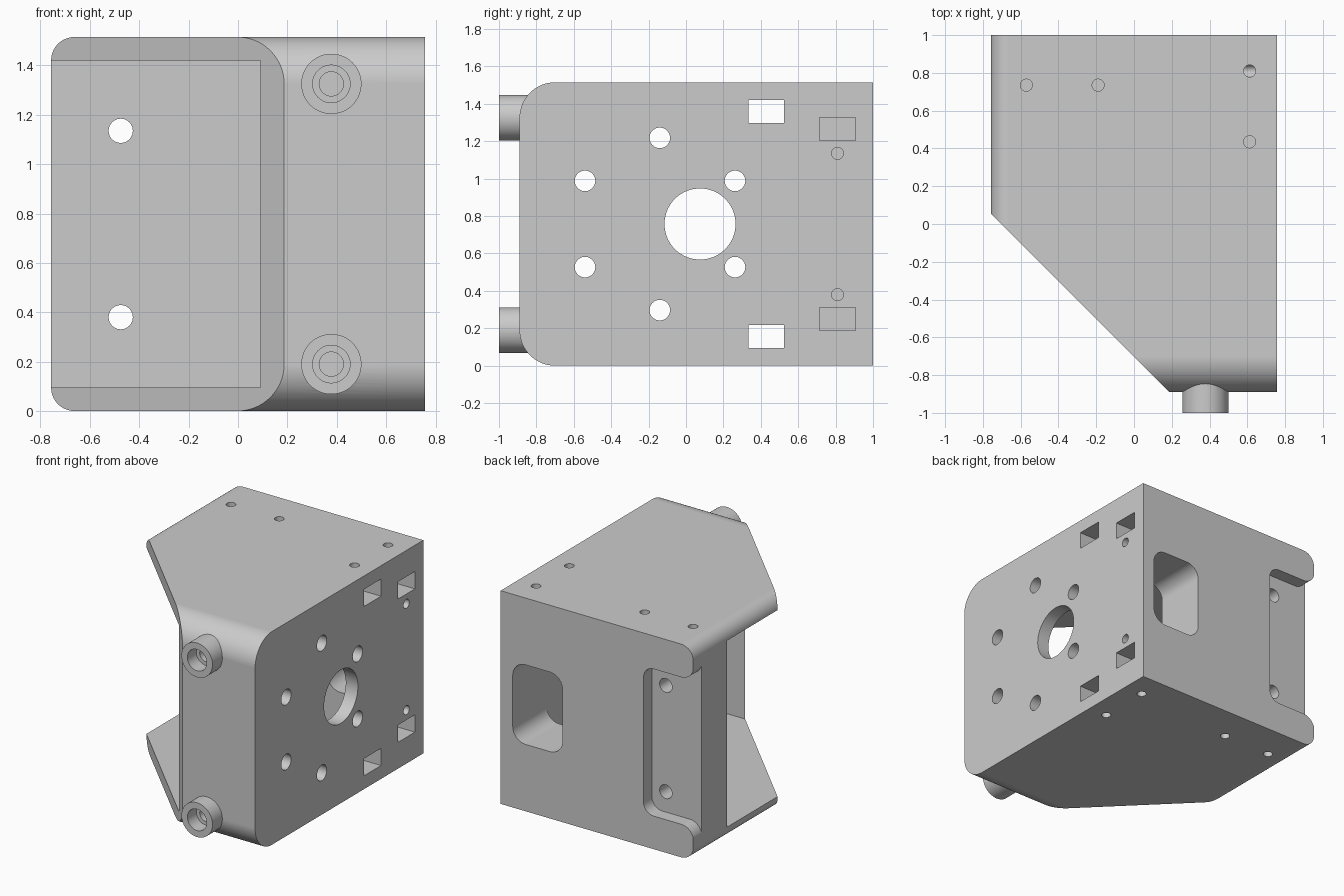
import bpy, bmesh, math
from mathutils import Vector

cube = bpy.data.objects.get("Cube")
if cube:
    bpy.data.objects.remove(cube, do_unlink=True)

W, H, FRONT, BACK, T = 0.757, 1.515, -0.89, 1.0, 0.095
MID = H / 2
INNER = 0.62            # inner face of the thick rear wall
FAR = 1.2               # overshoot for cutters


def rounded(corners, steps=10):
    """Outline from (u, v, radius) corners, each rounded by an arc."""
    out = []
    for i, (u, v, r) in enumerate(corners):
        p = Vector((u, v))
        if r == 0:
            out.append(p)
            continue
        a = (Vector(corners[i - 1][:2]) - p).normalized()
        b = (Vector(corners[(i + 1) % len(corners)][:2]) - p).normalized()
        half = a.angle(b) / 2
        centre = p + (a + b).normalized() * (r / math.sin(half))
        start = p + a * (r / math.tan(half)) - centre
        end = p + b * (r / math.tan(half)) - centre
        sweep = start.angle(end)
        for k in range(steps + 1):
            t = k / steps
            out.append(centre + (start * math.sin((1 - t) * sweep)
                                 + end * math.sin(t * sweep)) / math.sin(sweep))
    return out


def rect(u0, u1, v0, v1, r=0):
    return rounded([(u0, v0, r), (u1, v0, r), (u1, v1, r), (u0, v1, r)])


def circle(u, v, r, n=40):
    return [(u + r * math.cos(2 * math.pi * k / n),
             v + r * math.sin(2 * math.pi * k / n)) for k in range(n)]


def prism(name, outline, axis, lo, hi):
    """Extrude an outline along x, y or z (axis 0, 1, 2)."""
    bm = bmesh.new()

    def place(p, depth):
        co = [p[0], p[1]]
        co.insert(axis, depth)
        return bm.verts.new(co)

    a = [place(p, lo) for p in outline]
    b = [place(p, hi) for p in outline]
    bm.faces.new(a)
    bm.faces.new(b[::-1])
    for i in range(len(a)):
        bm.faces.new((a[i - 1], a[i], b[i], b[i - 1]))
    bmesh.ops.recalc_face_normals(bm, faces=bm.faces)
    mesh = bpy.data.meshes.new(name)
    bm.to_mesh(mesh)
    bm.free()
    ob = bpy.data.objects.new(name, mesh)
    bpy.context.collection.objects.link(ob)
    return ob


def combine(operation, outline, axis, lo, hi):
    tool = prism("cutter", outline, axis, lo, hi)
    tool.hide_render = True
    mod = body.modifiers.new("shape", 'BOOLEAN')
    mod.operation, mod.solver, mod.object = operation, 'EXACT', tool
    bpy.context.view_layer.objects.active = body
    bpy.ops.object.modifier_apply(modifier=mod.name)
    bpy.data.objects.remove(tool, do_unlink=True)


def cut(*args):
    combine('DIFFERENCE', *args)


grey = bpy.data.materials.new("light_grey")
grey.use_nodes = True
colour = (0.6, 0.6, 0.6, 1)
grey.diffuse_color = colour
grey.node_tree.nodes["Principled BSDF"].inputs["Base Color"].default_value = colour

# Outer shell: plan outline limited by the rounded side and front outlines
body = prism("housing", [(-W, BACK), (-W, 0.053), (0.187, FRONT), (W, FRONT), (W, BACK)],
             2, 0, H)
body.data.materials.append(grey)
combine('INTERSECT', rounded([(FRONT, 0, 0.19), (FAR, 0, 0), (FAR, H, 0), (FRONT, H, 0.19)], 16),
        0, -FAR, FAR)
combine('INTERSECT', rounded([(-W, 0, T), (FAR, 0, 0), (FAR, H, 0), (-W, H, T)]),
        1, -FAR, FAR)

# Cavity open to the side and to the slanted corner
cut(rect(FRONT + T, INNER, T, H - T), 0, -FAR, W - T)

# Rear window and rear side recess with rounded tabs
cut(rect(0.27, W - T, 0.475, 1.04, 0.1), 1, 0.5, FAR)
EDGE, LOW, HIGH = -W - 0.002, 0.235, H - 0.235
cut(rounded([(-0.366, LOW, 0.08), (EDGE, LOW, T), (EDGE, 0.08, 0), (-FAR, 0.08, 0),
             (-FAR, H - 0.08, 0), (EDGE, H - 0.08, 0), (EDGE, HIGH, T), (-0.366, HIGH, 0.08)]),
    1, BACK - T, FAR)

# Central opening in the side plate
cut(circle(0.075, MID, 0.19, 64), 0, 0.5, FAR)

# Everything below is mirrored between the lower and upper halves
for side in (-1, 1):
    def z(height):
        return MID + side * (MID - height)

    # Plate mounting holes
    for y, height in ((-0.14, 0.297), (-0.54, 0.527), (0.262, 0.527)):
        cut(circle(y, z(height), 0.055), 0, 0.5, FAR)

    # Inner corner block with its nut slot
    combine('UNION', rect(0.24, INNER + 0.04, *sorted((z(0.04), z(0.31)))), 0, 0.475, W - 0.04)
    cut(rect(0.335, 0.525, *sorted((z(T), z(0.217)))), 0, 0.3, FAR)

    # Nut pocket and small side hole in the rear wall
    cut(rect(0.715, 0.905, *sorted((z(0.187), z(0.31)))), 0, 0.5, FAR)
    cut(circle(0.81, z(0.38), 0.032, 24), 0, 0.53, FAR)

    # Screw holes in the top and bottom plates
    for x, y, depth in ((-0.57, 0.735, 0.3), (-0.19, 0.735, 0.3),
                        (0.612, 0.81, 0.375), (0.612, 0.435, 0.27)):
        cut(circle(x, y, 0.032, 24), 2, *sorted((z(-0.1), z(depth))))

    # Through holes in the rear wall
    cut(circle(-0.475, z(0.38), 0.049), 1, 0.5, FAR)

    # Front collars with stepped bores
    combine('UNION', circle(0.378, z(0.19), 0.122, 48), 1, -1, -0.82)
    cut(circle(0.378, z(0.19), 0.076), 1, -FAR, -0.9)
    cut(circle(0.378, z(0.19), 0.049), 1, -FAR, -0.7)

# Smooth fillets and bores, sharp edges elsewhere
bpy.ops.object.select_all(action='DESELECT')
body.select_set(True)
bpy.context.view_layer.objects.active = body
bpy.ops.object.shade_smooth_by_angle(angle=math.radians(30))
weighted = body.modifiers.new("flat_faces", 'WEIGHTED_NORMAL')
weighted.keep_sharp = True
